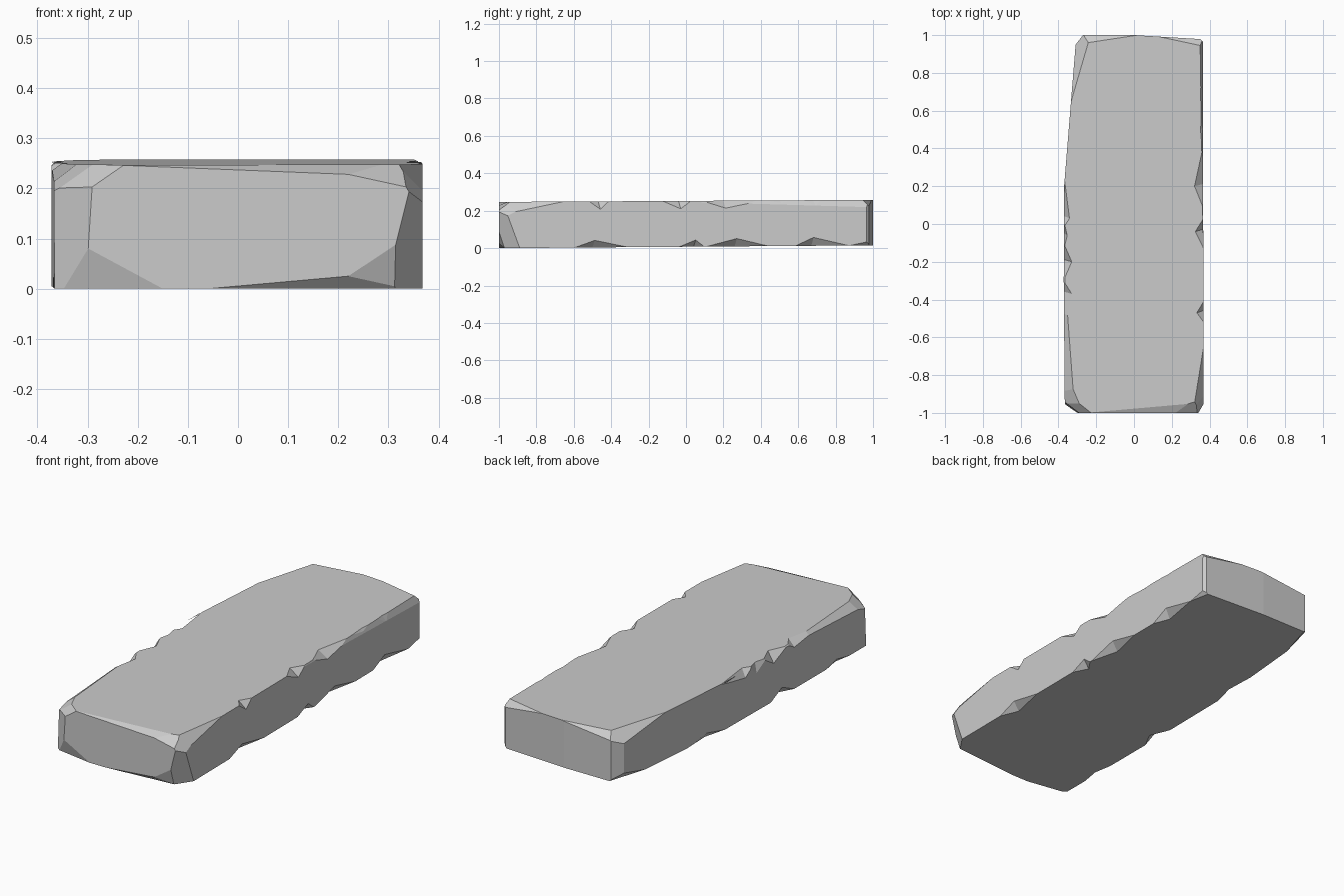
import bpy, bmesh
from mathutils import Vector


def bottom(y):
    return 0.0075 + 0.0075 * y


def top(y):
    return 0.2525 + 0.0055 * y


def T(x, y):
    return Vector((x, y, top(y)))


def B(x, y):
    return Vector((x, y, bottom(y)))


# Slab: plan outline extruded between two slightly tilted planes
outline = [(-0.366, -1), (0.368, -1), (0.368, -0.9), (0.365, 0.978),
           (0.0, 1.0), (-0.305, 1.0), (-0.37, 0.2), (-0.372, -0.3)]
bm = bmesh.new()
for x, y in outline:
    bm.verts.new(T(x, y))
    bm.verts.new(B(x, y))
bmesh.ops.convex_hull(bm, input=bm.verts)
CENTRE = Vector((0, 0, 0.125))


def cut(p, q, r):
    """Slice away everything outside the plane through three points."""
    p, q, r = Vector(p), Vector(q), Vector(r)
    n = (q - p).cross(r - p).normalized()
    if n.dot(CENTRE - p) > 0:
        n = -n
    geom = bm.verts[:] + bm.edges[:] + bm.faces[:]
    bmesh.ops.bisect_plane(bm, geom=geom, plane_co=p, plane_no=n,
                           clear_outer=True, dist=1e-5)
    bmesh.ops.holes_fill(bm, edges=[e for e in bm.edges if e.is_boundary], sides=0)


# Broken front end: top edge, upright corners, lower corners
cut((-0.23, -1, 0.246), (0.22, -1, 0.228), T(0.2, -0.96))
cut((0.22, -1, 0.228), (0.335, -1, 0.203), T(0.31, -0.945))
cut((0.34, -1, 0.19), (0.315, -1, 0.09), (0.37, -0.93, 0.12))
cut((0.335, -1, 0.203), (0.368, -0.92, 0.19), T(0.33, -0.93))
cut((0.368, -0.91, 0.195), T(0.362, -0.69), T(0.325, -0.92))
cut((-0.06, -1, 0), (0.22, -1, 0.025), B(0.35, -0.965))
cut((0.22, -1, 0.025), (0.315, -1, 0.088), B(0.362, -0.96))
cut((-0.295, -1, 0.2), (-0.302, -1, 0.11), (-0.367, -0.945, 0.15))
cut((-0.295, -1, 0.2), (-0.23, -1, 0.245), T(-0.29, -0.95))
cut(T(-0.29, -0.95), T(-0.32, -0.88), (-0.366, -0.93, 0.2))
cut(T(-0.345, -0.57), T(-0.322, -0.88), (-0.368, -0.85, 0.215))
cut((-0.15, -1, 0), (-0.28, -1, 0.07), B(-0.33, -0.97))
cut((-0.30, -1, 0.06), (-0.366, -0.95, 0.06), B(-0.35, -0.965))

# Worn back end
cut(T(-0.315, 0.71), T(-0.245, 0.95), (-0.312, 0.93, 0.205))
cut(T(-0.245, 0.96), T(0, 0.997), (-0.28, 1, 0.225))
cut(T(0.14, 0.99), T(0.35, 0.945), (0.35, 0.98, 0.225))
cut((0.365, 0.95, 0.22), T(0.35, 0.945), T(0.36, 0.3))
cut((0.365, 0.965, 0.03), (0.365, 0.965, 0.2), (0.35, 0.98, 0.1))
cut((-0.309, 0.95, 0.05), (-0.309, 0.95, 0.2), (-0.27, 1, 0.15))
cut(B(-0.32, 0.8), B(-0.27, 0.97), (-0.309, 0.95, 0.05))
cut(B(0.36, 0.9), B(0.345, 0.97), (0.366, 0.97, 0.035))
bmesh.ops.dissolve_limit(bm, angle_limit=0.002, verts=bm.verts, edges=bm.edges)
bmesh.ops.recalc_face_normals(bm, faces=bm.faces)
mesh = bpy.data.meshes.new("stone_slab")
bm.to_mesh(mesh)
bm.free()
slab = bpy.data.objects.new("stone_slab", mesh)
bpy.context.collection.objects.link(slab)


# Edge chips: wedge between two points on a long edge, reaching in and down
def side_x(s, y):
    if s > 0:
        return 0.3668 - 0.0016 * y
    return -0.3715 if y < 0.2 else -0.37 + 0.081 * (y - 0.2)


# side, +1 top / -1 bottom, start y, end y, deepest y, reach in, reach down
chips = [
    (1, 1, -0.52, -0.41, -0.47, 0.035, 0.042), (1, 1, -0.13, 0.03, -0.04, 0.042, 0.042),
    (1, 1, 0.08, 0.42, 0.2, 0.046, 0.04), (1, 1, 0.3, 0.72, 0.5, 0.014, 0.018),
    (1, 1, 0.5, 0.92, 0.68, 0.015, 0.03),
    (1, -1, -0.6, -0.3, -0.5, 0.04, 0.038), (1, -1, -0.04, 0.1, 0.04, 0.04, 0.036),
    (1, -1, 0.1, 0.45, 0.26, 0.04, 0.042), (1, -1, 0.58, 0.88, 0.67, 0.035, 0.045),
    (-1, 1, -0.02, 0.24, 0.03, 0.03, 0.04), (-1, 1, -0.14, 0.02, -0.06, 0.018, 0.05),
    (-1, 1, -0.3, -0.1, -0.2, 0.042, 0.05), (-1, 1, -0.6, -0.3, -0.37, 0.042, 0.03),
    (-1, -1, -0.36, -0.16, -0.27, 0.045, 0.045), (-1, -1, 0.2, 0.5, 0.33, 0.02, 0.03),
    (-1, -1, -0.85, -0.6, -0.72, 0.02, 0.025),
]
for i, (s, v, y0, y1, ym, reach, drop) in enumerate(chips):
    level = top if v > 0 else bottom
    a, b = (Vector((side_x(s, y) + s * 0.001, y, level(y) + v * 0.001)) for y in (y0, y1))
    inner = Vector((side_x(s, ym) - s * reach, ym, level(ym)))
    lower = Vector((side_x(s, ym), ym + 0.012, level(ym) - v * drop))
    cb = bmesh.new()
    for co in (a, b, inner + (inner - lower) * 0.6, lower + (lower - inner) * 0.6):
        cb.verts.new(co)
    bmesh.ops.convex_hull(cb, input=cb.verts)
    bmesh.ops.recalc_face_normals(cb, faces=cb.faces)
    cm = bpy.data.meshes.new("chip_cutter")
    cb.to_mesh(cm)
    cb.free()
    cutter = bpy.data.objects.new("chip_cutter", cm)
    bpy.context.collection.objects.link(cutter)
    cutter.hide_render = True
    mod = slab.modifiers.new("chip", 'BOOLEAN')
    mod.object, mod.operation, mod.solver = cutter, 'DIFFERENCE', 'EXACT'
    bpy.context.view_layer.objects.active = slab
    bpy.ops.object.modifier_apply(modifier=mod.name)
    bpy.data.objects.remove(cutter)
